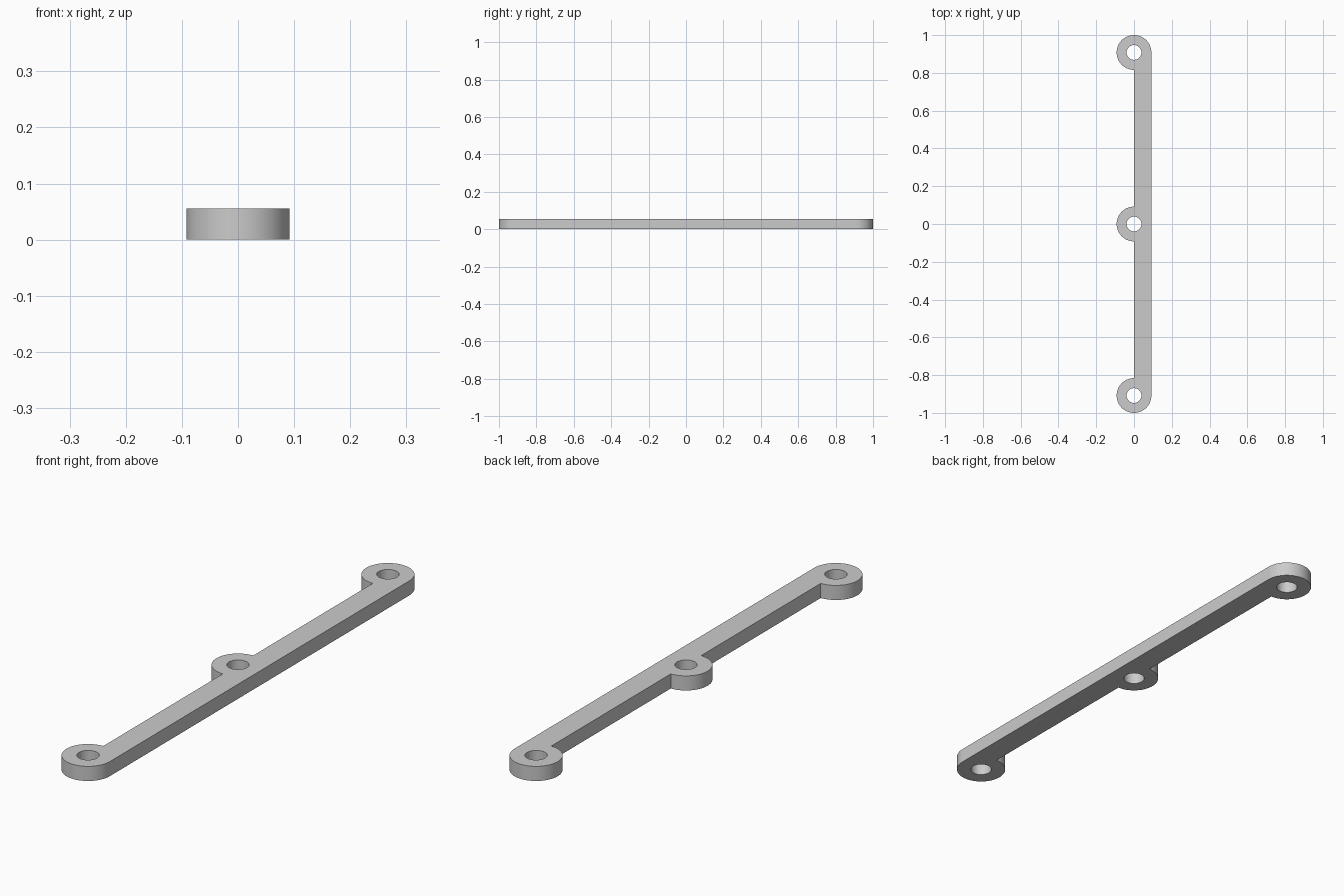
import bpy
import bmesh
from math import cos, sin, radians

if "Cube" in bpy.data.objects:
    bpy.data.objects.remove(bpy.data.objects["Cube"], do_unlink=True)

HEIGHT = 0.056
RADIUS = 0.092      # outer radius of the eyelets, also the bar width
HOLE = 0.039
END = 1 - RADIUS    # distance of the end eyelets from the middle
STEP = 5            # degrees per arc segment


def arc(centre_y, radius, start, stop):
    return [(radius * cos(radians(a)), centre_y + radius * sin(radians(a)))
            for a in range(start, stop + 1, STEP)]


def add_loop(bm, points):
    verts = [bm.verts.new((x, y, 0)) for x, y in points]
    return [bm.edges.new((v, verts[i - 1])) for i, v in enumerate(verts)]


# Outline: rounded bar with three eyelets bulging to one side
outline = (arc(-END, RADIUS, 90, 360)
           + arc(END, RADIUS, 0, 270)
           + arc(0, RADIUS, 90, 270))

bm = bmesh.new()
edges = add_loop(bm, outline)
for y in (-END, 0, END):
    edges += add_loop(bm, arc(y, HOLE, 0, 360 - STEP))

# Fill around the holes, then extrude to thickness
bmesh.ops.triangle_fill(bm, edges=edges, use_beauty=True, normal=(0, 0, 1))
result = bmesh.ops.extrude_face_region(bm, geom=bm.faces[:], use_keep_orig=True)
top = [g for g in result["geom"] if isinstance(g, bmesh.types.BMVert)]
bmesh.ops.translate(bm, verts=top, vec=(0, 0, HEIGHT))
bmesh.ops.recalc_face_normals(bm, faces=bm.faces[:])

mesh = bpy.data.meshes.new("mounting_bar")
bm.to_mesh(mesh)
bm.free()
bar = bpy.data.objects.new("mounting_bar", mesh)
bpy.context.collection.objects.link(bar)

# Plain grey material
grey = bpy.data.materials.new("plain_grey")
grey.use_nodes = True
colour = (0.6, 0.6, 0.6, 1)
grey.diffuse_color = colour
for node in grey.node_tree.nodes:
    if node.type == "BSDF_PRINCIPLED":
        node.inputs["Base Color"].default_value = colour
mesh.materials.append(grey)

# Smooth round walls, sharp rims
bpy.ops.object.select_all(action="DESELECT")
bar.select_set(True)
bpy.context.view_layer.objects.active = bar
bpy.ops.object.shade_smooth_by_angle(angle=radians(30))
